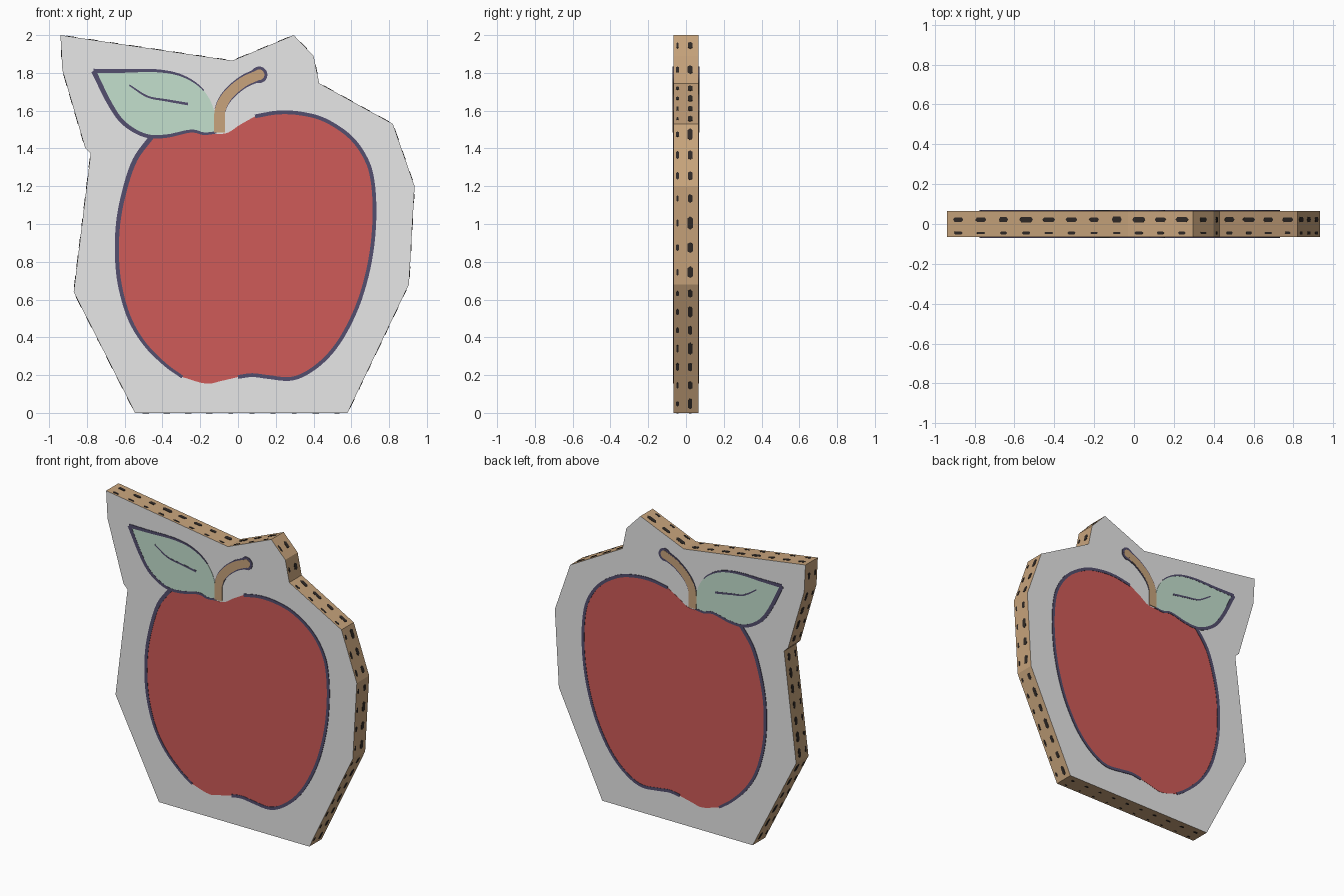
import bpy, bmesh, math, random
from mathutils import Vector

if "Cube" in bpy.data.objects:
    bpy.data.objects.remove(bpy.data.objects["Cube"])

random.seed(4)
HALF = 0.066  # half thickness of the board


def mat(name, r, g, b):
    m = bpy.data.materials.new(name)
    lin = [((c / 255 + 0.055) / 1.055) ** 2.4 for c in (r, g, b)]
    m.diffuse_color = (*lin, 1)
    m.use_nodes = True
    m.node_tree.nodes["Principled BSDF"].inputs["Base Color"].default_value = m.diffuse_color
    return m


GREY = mat("pale_grey", 237, 237, 237)
CARD = mat("cardboard", 200, 164, 124)
RED = mat("apple_red", 207, 91, 88)
GREEN = mat("leaf_green", 196, 224, 206)
NAVY = mat("outline_navy", 84, 79, 110)
DARK = mat("dash_black", 47, 41, 38)


def finish(name, bm, *mats):
    bmesh.ops.recalc_face_normals(bm, faces=bm.faces)
    me = bpy.data.meshes.new(name)
    bm.to_mesh(me)
    bm.free()
    for m in mats:
        me.materials.append(m)
    ob = bpy.data.objects.new(name, me)
    bpy.context.collection.objects.link(ob)
    return ob


def slab(bm, base, offset):
    """Closed prism from a 3D polygon moved along offset."""
    f = bm.faces.new([bm.verts.new(p) for p in base])
    ext = bmesh.ops.extrude_face_region(bm, geom=[f], use_keep_orig=True)
    vs = [v for v in ext["geom"] if isinstance(v, bmesh.types.BMVert)]
    bmesh.ops.translate(bm, verts=vs, vec=offset)


def spline(pts, n=5):
    """Smooth open path through the points."""
    p = [Vector(q) for q in pts]
    p = [2 * p[0] - p[1]] + p + [2 * p[-1] - p[-2]]
    out = []
    for i in range(1, len(p) - 2):
        a, b, c, d = p[i - 1:i + 3]
        for k in range(n):
            t = k / n
            out.append(0.5 * (2 * b + (c - a) * t + (2 * a - 5 * b + 4 * c - d) * t * t
                              + (3 * b - a - 3 * c + d) * t ** 3))
    return out + [p[-2]]


def ribbon(path, w0, w1=None):
    """Polygon around a path, half width w0 at the start to w1 at the end."""
    w1 = w0 if w1 is None else w1
    left, right = [], []
    for i, p in enumerate(path):
        d = (path[min(i + 1, len(path) - 1)] - path[max(i - 1, 0)]).normalized()
        n = Vector((-d.y, d.x)) * (w0 + (w1 - w0) * i / (len(path) - 1))
        left.append(p + n)
        right.append(p - n)
    return left + right[::-1]


def disc(x, z, r):
    return [Vector((x + r * math.cos(a * math.pi / 10), z + r * math.sin(a * math.pi / 10)))
            for a in range(20)]


def decal(name, polys, height, m):
    """Thin plates with the same outline on the front and the back."""
    bm = bmesh.new()
    for side in (-1, 1):
        for poly in polys:
            slab(bm, [(p.x, side * HALF, p.y) for p in poly], (0, side * height, 0))
    return finish(name, bm, m)


# board: angular cut-out, grey faces, cardboard rim
outline = [(-.94, 2), (-.03, 1.865), (.295, 2), (.40, 1.89), (.43, 1.745), (.82, 1.53),
           (.935, 1.20), (.905, .68), (.58, 0), (-.545, 0), (-.87, .64),
           (-.78, 1.375), (-.81, 1.405), (-.93, 1.815)]
bm = bmesh.new()
slab(bm, [(x, -HALF, z) for x, z in outline], (0, 2 * HALF, 0))
bm.normal_update()
for f in bm.faces:
    f.material_index = 0 if abs(f.normal.y) > 0.5 else 1
finish("board", bm, GREY, CARD)

# dashes: two rows around the rim
bm = bmesh.new()
for i, a in enumerate(outline):
    a, b = Vector(a), Vector(outline[(i + 1) % len(outline)])
    length = (b - a).length
    d = (b - a) / length
    out = Vector((-d.y, 0, d.x))
    count = int(length / 0.105)
    bottom = a.y == 0 and b.y == 0
    for row_y, hl, hw in ((0.022, .03, .013), (-0.045, .02, .007)):
        if bottom:
            hl, hw = hl * .5, hw * .5
        for k in range(count):
            c = (k + .5) / count * length
            s = hl * random.uniform(.75, 1.2)
            w = hw * random.uniform(.8, 1.15)
            ring = [(-s, 0), (-s * .7, w), (s * .7, w), (s, 0), (s * .7, -w), (-s * .7, -w)]
            base = []
            for t, y in ring:
                q = a + d * (c + t)
                base.append(Vector((q.x, row_y + y, q.y)))
            slab(bm, base, out * 0.002)
finish("rim_dashes", bm, DARK)

# apple body
left = spline([(-.455, 1.465), (-.545, 1.34), (-.60, 1.18), (-.635, 1.0), (-.64, .81),
               (-.62, .65), (-.57, .49), (-.49, .36), (-.385, .255), (-.295, .19)])
right = spline([(0, .19), (.075, .2), (.16, .19), (.275, .18), (.37, .215), (.475, .30),
                (.565, .425), (.645, .6), (.70, .81), (.722, 1.02), (.715, 1.21),
                (.68, 1.34), (.595, 1.46), (.46, 1.55), (.33, 1.585), (.21, 1.59), (.09, 1.57)])
base_gap = spline([(-.295, .19), (-.17, .155), (-.085, .17), (0, .19)])
top_gap = spline([(.09, 1.57), (.01, 1.525), (-.065, 1.48), (-.175, 1.48),
                  (-.25, 1.488), (-.36, 1.46), (-.455, 1.465)])
decal("apple", [left[:-1] + base_gap[:-1] + right[:-1] + top_gap[:-1]], 0.0015, RED)

# leaf
leaf_top = spline([(-.765, 1.81), (-.62, 1.81), (-.44, 1.812), (-.31, 1.79),
                   (-.21, 1.735), (-.15, 1.66), (-.12, 1.57), (-.115, 1.485)])
leaf_low = spline([(-.115, 1.485), (-.18, 1.478), (-.25, 1.492), (-.38, 1.465),
                   (-.49, 1.468), (-.6, 1.53), (-.675, 1.63), (-.765, 1.81)])
decal("leaf", [leaf_top[:-1] + leaf_low[:-1]], 0.0025, GREEN)

# dark outlines of apple, leaf and leaf vein
vein = spline([(-.575, 1.735), (-.48, 1.675), (-.38, 1.655), (-.265, 1.635)])
decal("outlines", [ribbon(left, .013, .008), ribbon(right, .01),
                   ribbon(leaf_top[:23], .012, .003), ribbon(leaf_low, .006, .013),
                   ribbon(vein, .004, .007)], 0.0035, NAVY)

# stem with dark rim around its tip
stem = spline([(-.097, 1.485), (-.095, 1.6), (-.055, 1.68), (.025, 1.75), (.11, 1.79)])
decal("stem_outline", [ribbon(stem[5:], .03, .036)], 0.004, NAVY)
decal("stem_tip_outline", [disc(.112, 1.79, .044)], 0.0043, NAVY)
decal("stem", [ribbon(stem, .029, .026)], 0.005, CARD)
decal("stem_tip", [disc(.112, 1.79, .028)], 0.0053, CARD)
